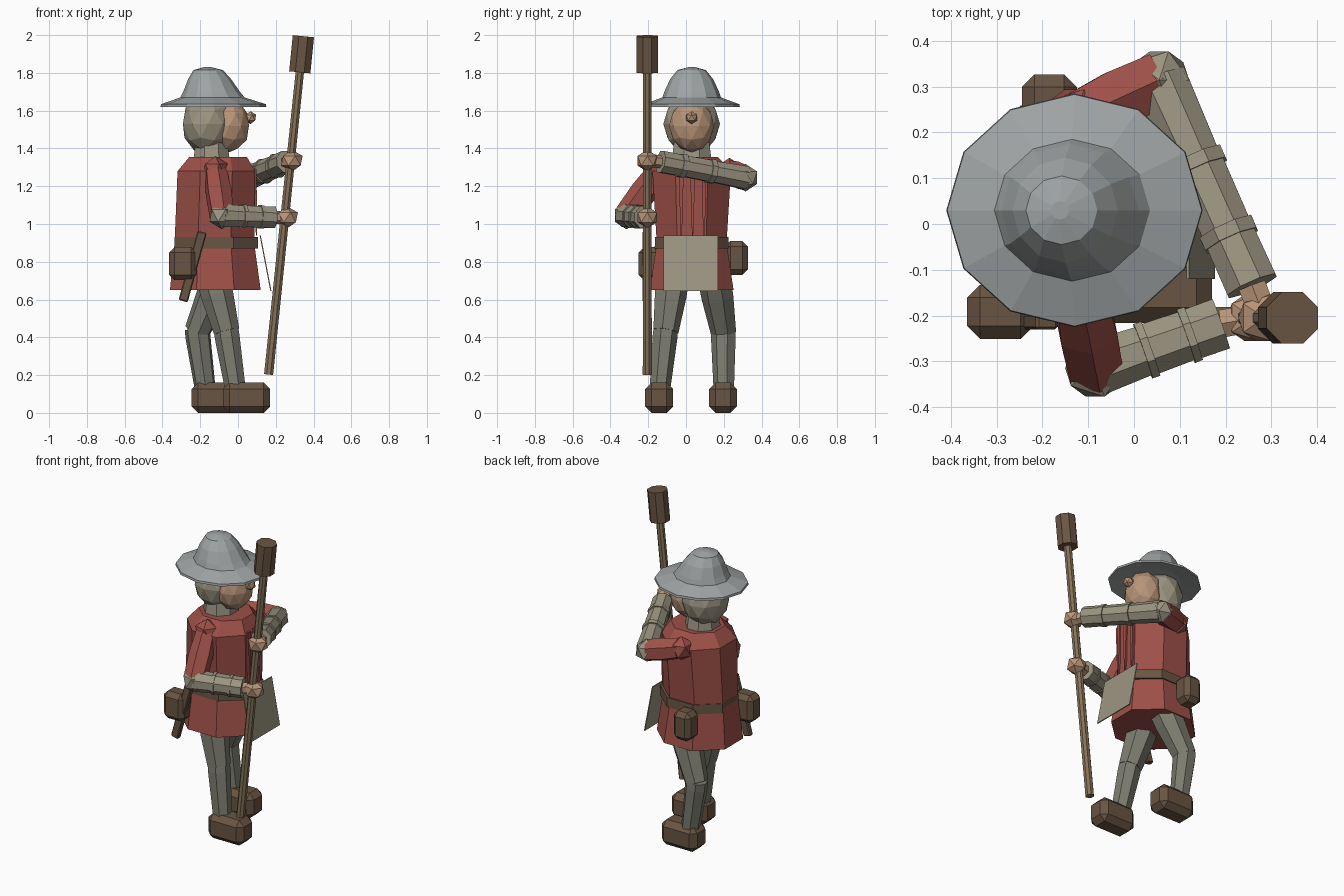
import bpy, bmesh, math
from mathutils import Vector, Matrix

if "Cube" in bpy.data.objects:
    bpy.data.objects.remove(bpy.data.objects["Cube"])


def material(name, rgb):
    m = bpy.data.materials.new(name)
    m.diffuse_color = (*rgb, 1)
    m.use_nodes = True
    m.node_tree.nodes["Principled BSDF"].inputs["Base Color"].default_value = m.diffuse_color
    return m


RED = material("red_cloth", (0.34, 0.08, 0.065))
LEATHER = material("leather", (0.14, 0.09, 0.055))
HOSE = material("hose", (0.20, 0.20, 0.16))
LINEN = material("linen", (0.33, 0.30, 0.22))
SKIN = material("skin", (0.48, 0.30, 0.19))
STEEL = material("steel", (0.35, 0.37, 0.37))
WOOD = material("wood", (0.24, 0.17, 0.10))


def finish(name, bm, mat):
    bmesh.ops.recalc_face_normals(bm, faces=bm.faces)
    me = bpy.data.meshes.new(name)
    bm.to_mesh(me)
    bm.free()
    me.materials.append(mat)
    ob = bpy.data.objects.new(name, me)
    bpy.context.collection.objects.link(ob)
    return ob


def skin_rings(name, rings, mat):
    """Bridge a list of vertex rings and cap both ends."""
    bm = bmesh.new()
    vs = [[bm.verts.new(p) for p in r] for r in rings]
    n = len(vs[0])
    for a, b in zip(vs, vs[1:]):
        for i in range(n):
            j = (i + 1) % n
            bm.faces.new((a[i], a[j], b[j], b[i]))
    bm.faces.new(vs[0][::-1])
    bm.faces.new(vs[-1])
    return finish(name, bm, mat)


def loft(name, rings, mat, sides=8, turn=0.5):
    """Vertical loft; rings are (cx, cy, z, rx, ry)."""
    ang = [(i + turn) * 2 * math.pi / sides for i in range(sides)]
    return skin_rings(name, [[(cx + rx * math.cos(a), cy + ry * math.sin(a), z) for a in ang]
                             for cx, cy, z, rx, ry in rings], mat)


def tube(name, p0, p1, profile, mat, sides=8):
    """Round limb along a line; profile is (fraction, radius)."""
    p0, p1 = Vector(p0), Vector(p1)
    d = p1 - p0
    q = d.to_track_quat('Z', 'Y')
    ang = [(i + 0.5) * 2 * math.pi / sides for i in range(sides)]
    return skin_rings(name, [[p0 + d * t + q @ Vector((r * math.cos(a), r * math.sin(a), 0)) for a in ang]
                             for t, r in profile], mat)


def ball(name, loc, size, mat, sub=1):
    bm = bmesh.new()
    bmesh.ops.create_icosphere(bm, subdivisions=sub, radius=1,
                               matrix=Matrix.Translation(loc) @ Matrix.Diagonal((*size, 1)))
    return finish(name, bm, mat)


def box(name, loc, size, mat, bevel=0.0, rot=0.0):
    bm = bmesh.new()
    bmesh.ops.create_cube(bm, size=1, matrix=Matrix.Diagonal((*size, 1)))
    if bevel:
        bmesh.ops.bevel(bm, geom=bm.edges[:], offset=bevel, segments=1, affect='EDGES')
    bm.transform(Matrix.Translation(loc) @ Matrix.Rotation(rot, 4, 'Y'))
    return finish(name, bm, mat)


CX, CY = -0.12, 0.03

# Tunic with flared skirt, belt, neck
loft("tunic", [(CX, CY, 0.65, 0.26, 0.24), (CX - 0.005, CY, 0.90, 0.228, 0.20),
               (CX + 0.005, CY, 1.28, 0.222, 0.225), (CX + 0.015, CY, 1.355, 0.165, 0.15)], RED)
loft("belt", [(CX + 0.005, CY, 0.87, 0.24, 0.212), (CX + 0.005, CY, 0.93, 0.238, 0.21)], LEATHER)
loft("neck", [(-0.14, CY, 1.33, 0.105, 0.115), (-0.14, CY, 1.44, 0.09, 0.10)], LINEN)
for i in range(3):
    y = -0.025 + i * 0.06
    tube(f"tunic_fold_{i + 1}", (0.085, y, 1.29), (0.098, y, 0.94),
         [(0, 0.018), (0.7, 0.010), (1, 0.004)], RED, 4)

# Head, hood, nose
ball("hood", (-0.16, CY, 1.53), (0.138, 0.15, 0.165), LINEN, 2)
ball("face", (-0.045, CY, 1.52), (0.108, 0.12, 0.14), SKIN, 2)
ball("nose", (0.066, CY, 1.563), (0.034, 0.034, 0.034), SKIN, 1)

# Wide-brimmed helmet
loft("helmet", [(-0.13, CY, 1.635, 0.16, 0.15), (-0.13, CY, 1.62, 0.28, 0.255),
                (-0.13, CY, 1.634, 0.278, 0.253), (-0.135, CY, 1.67, 0.17, 0.155),
                (-0.14, CY, 1.70, 0.150, 0.145), (-0.15, CY, 1.765, 0.115, 0.115),
                (-0.158, CY, 1.815, 0.078, 0.075), (-0.162, CY, 1.83, 0.02, 0.02)], STEEL, 12, 0)

# Arms: red upper sleeve, banded forearm sleeve, hand on the staff
forearm = [(0, 0.066), (0.38, 0.060), (0.38, 0.068), (0.44, 0.068), (0.44, 0.062),
           (0.72, 0.060), (0.72, 0.067), (0.78, 0.066), (0.78, 0.061), (1, 0.062)]
arms = {
    "left": ((-0.13, 0.23, 1.275), (0.055, 0.315, 1.245), (0.258, -0.135, 1.33), (0.285, -0.205, 1.335)),
    "right": ((-0.12, -0.14, 1.285), (-0.085, -0.315, 1.045), (0.19, -0.218, 1.035), (0.26, -0.205, 1.035)),
}
for side, (shoulder, elbow, wrist, hand) in arms.items():
    ball(side + "_shoulder", shoulder, (0.075, 0.075, 0.075), RED, 1)
    tube(side + "_upper_sleeve", shoulder, elbow, [(0, 0.062), (0.5, 0.072), (1.0, 0.068)], RED, 6)
    ball(side + "_elbow", elbow, (0.073, 0.073, 0.073), LINEN, 1)
    tube(side + "_forearm_sleeve", elbow, wrist, forearm, LINEN)
    tube(side + "_wrist", wrist, hand, [(0, 0.035), (1, 0.035)], SKIN, 6)
    ball(side + "_hand", hand, (0.064, 0.06, 0.058), SKIN, 1)

# Legs and shoes
legs = {
    "right": ((-0.13, -0.075, 0.70), (-0.06, -0.11, 0.43), (-0.015, -0.138, 0.14), (0.045, -0.142, 0.08)),
    "left": ((-0.10, 0.155, 0.70), (-0.215, 0.20, 0.43), (-0.175, 0.202, 0.14), (-0.12, 0.196, 0.08)),
}
for side, (hip, knee, ankle, foot) in legs.items():
    tube(side + "_thigh", hip, knee, [(0, 0.09), (0.3, 0.088), (1, 0.070)], HOSE, 7)
    tube(side + "_shin", knee, ankle, [(-0.06, 0.066), (0.1, 0.068), (1, 0.057)], HOSE, 7)
    box(side + "_shoe", foot, (0.25, 0.148, 0.16), LEATHER, 0.034)

# Pouches with small flaps, and a sheathed knife
for name, loc, size in (("hip_pouch", (-0.292, -0.192, 0.79), (0.145, 0.118, 0.175)),
                        ("side_pouch", (-0.185, 0.267, 0.82), (0.12, 0.12, 0.18))):
    box(name, loc, size, LEATHER, 0.028)
box("knife_sheath", (-0.24, -0.213, 0.775), (0.05, 0.035, 0.38), LEATHER, 0.006, 0.27)

# Hanging cloth sheet at the front
box("front_sheet", (0.146, 0.025, 0.792), (0.006, 0.29, 0.30), LINEN, 0, -0.19)

# Long staff with a thick drum head
foot_pt, neck_pt, top_pt = (0.162, -0.205, 0.203), (0.327, -0.205, 1.803), (0.346, -0.205, 1.994)
tube("staff", foot_pt, neck_pt, [(0, 0.026), (1, 0.024)], WOOD)
tube("staff_head", neck_pt, top_pt, [(0, 0.061), (1, 0.061)], LEATHER)
